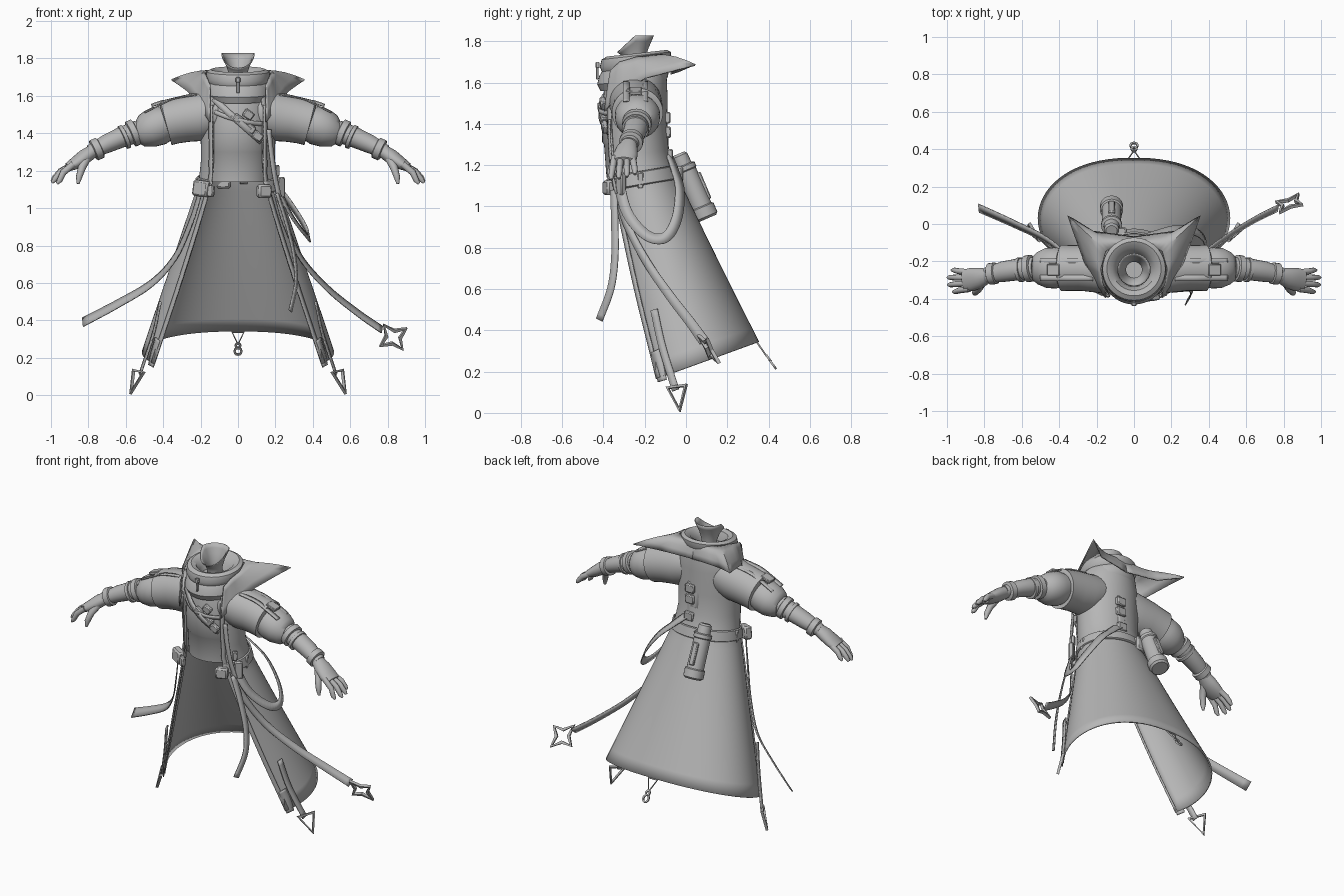
import bpy, math
from mathutils import Vector as V

grey = bpy.data.materials.new("cloth grey")
grey.diffuse_color = (0.47, 0.47, 0.47, 1)


def make(name, verts, faces, mirror=False, thick=0, angle=40, offset=0):
    me = bpy.data.meshes.new(name)
    me.from_pydata([tuple(v) for v in verts], [], faces)
    me.materials.append(grey)
    me.shade_smooth()
    me.set_sharp_from_angle(angle=math.radians(angle))
    ob = bpy.data.objects.new(name, me)
    bpy.context.collection.objects.link(ob)
    if thick:
        m = ob.modifiers.new("thickness", 'SOLIDIFY')
        m.thickness, m.offset = thick, offset
    if mirror:
        ob.modifiers.new("mirror", 'MIRROR')
    return ob


def loft(name, rings, closed=True, caps=False, **kw):
    n = len(rings[0])
    faces = []
    for i in range(len(rings) - 1):
        for j in range(n if closed else n - 1):
            k = (j + 1) % n
            faces.append((i*n + j, i*n + k, (i+1)*n + k, (i+1)*n + j))
    if caps:
        faces.append(tuple(range(n))[::-1])
        faces.append(tuple((len(rings)-1)*n + j for j in range(n)))
    return make(name, [p for r in rings for p in r], faces, **kw)


def spline(pts, steps=6):
    # smooth path through the points
    p = [V(q) for q in pts]
    p = [2*p[0] - p[1]] + p + [2*p[-1] - p[-2]]
    out = []
    for i in range(1, len(p) - 2):
        a, b, c, d = p[i-1:i+3]
        for s in range(steps):
            t = s / steps
            out.append(0.5*(2*b + (c-a)*t + (2*a-5*b+4*c-d)*t*t + (3*b-a-3*c+d)*t**3))
    return out + [p[-2]]


def tangents(p):
    return [(p[min(i+1, len(p)-1)] - p[max(i-1, 0)]).normalized() for i in range(len(p))]


def ribbon(name, pts, half, normal=None, end=None, thick=0.007, **kw):
    # flat strap; without a normal it faces away from the body axis
    p = spline(pts)
    rings = []
    for i, (q, t) in enumerate(zip(p, tangents(p))):
        h = half + ((end or half) - half) * i / (len(p) - 1)
        w = t.cross(V(normal or (q.x, q.y + .2, .12))).normalized() * h
        rings.append([q - w, q + w])
    return loft(name, rings, closed=False, thick=thick, **kw)


def limb(name, data, n=20, **kw):
    # data: x, y, z, horizontal radius, vertical radius
    p = [V(d[:3]) for d in data]
    rings = []
    for q, t, d in zip(p, tangents(p), data):
        u = t.cross(V((0, 0, 1)))
        u = u.normalized() if u.length > 0.05 else V((1, 0, 0))
        w = u.cross(t)
        rings.append([q + u*d[3]*math.cos(a) + w*d[-1]*math.sin(a)
                      for a in (2*math.pi*j/n for j in range(n))])
    return loft(name, rings, caps=True, **kw)


def rod_loop(name, pts, r, **kw):
    # closed outline made of square rods
    p = [V(q) for q in pts]
    c = sum(p, V()) / len(p)
    nrm = (p[1] - p[0]).cross(p[2] - p[1]).normalized() * r
    rings = [[q + nrm, c + (q-c)*(1 - 2.2*r/(q-c).length) + nrm,
              c + (q-c)*(1 - 2.2*r/(q-c).length) - nrm, q - nrm] for q in p]
    return loft(name, rings + [rings[0]], **kw)


def box(name, c, size, u=(1, 0, 0), w=(0, 0, 1), **kw):
    u, w = V(u).normalized(), V(w).normalized()
    d = w.cross(u).normalized()
    w = u.cross(d)
    vs = [V(c) + u*x*size[0]/2 + d*y*size[1]/2 + w*z*size[2]/2
          for x in (-1, 1) for y in (-1, 1) for z in (-1, 1)]
    ob = make(name, vs, [(0, 1, 3, 2), (4, 6, 7, 5), (0, 4, 5, 1),
                         (2, 3, 7, 6), (0, 2, 6, 4), (1, 5, 7, 3)], angle=25, **kw)
    b = ob.modifiers.new("bevel", 'BEVEL')
    b.width = min(size) * 0.2
    return ob


def ring(z, slope, cy, rx, ry, th=0, e=1, n=48):
    # body cross-section, open at the front by angle th, squarer for e < 1
    a0 = math.radians(th)
    out, yf = [], cy - ry*math.cos(a0)
    for j in range(n):
        a = a0 + (2*math.pi - 2*a0) * j / ((n-1) if th else n)
        s = math.sin(a)
        y = cy - ry*math.cos(a)
        out.append(V((rx*math.copysign(abs(s)**e, s), y, z + slope*(y - yf))))
    return out


# long open coat with flared skirt
waist, hem = (1.12, .15, -.222, .205, .168, 45, 1), (.17, .36, .03, .51, .32, 60, .87)
rows = [(1.70, .1, -.245, .125, .13, 35), (1.65, .05, -.245, .17, .145, 40),
        (1.55, 0, -.25, .195, .155, 42), (1.40, 0, -.25, .195, .155, 42),
        (1.25, .07, -.245, .193, .158, 43)]
rows += [tuple(a + (b - a)*i/12 for a, b in zip(waist, hem)) for i in range(13)]
loft("coat", [ring(*r) for r in rows], closed=False, thick=.01)
loft("coat_belt", [ring(z, .17, c, .213 + d, .176 + d, 40) for z, c, d in
                   [(1.145, -.225, -.003), (1.14, -.225, .003), (1.085, -.217, .012), (1.08, -.217, .004)]],
     closed=False, thick=.008)
# front edge strips of the coat
ribbon("coat_edge", [(.145, -.37, 1.55), (.145, -.37, 1.4), (.145, -.36, 1.25), (.16, -.345, 1.1),
                     (.30, -.25, .64), (.455, -.135, .17)], .013, (.8, -.8, 0), mirror=True)

# shirt with a seam under the chest
loft("shirt", [ring(*r) for r in
               [(1.14, 0, -.235, .165, .15), (1.30, 0, -.245, .17, .152), (1.312, 0, -.245, .175, .161),
                (1.45, 0, -.25, .175, .158), (1.58, 0, -.25, .165, .145), (1.66, 0, -.25, .12, .12)]], caps=True)
# rolled cowl at the neck, tilted forward
prof = [(.10, 1.59), (.15, 1.575), (.172, 1.61), (.168, 1.65), (.158, 1.67), (.172, 1.695),
        (.168, 1.73), (.145, 1.742), (.115, 1.73), (.09, 1.69), (.08, 1.65)]
loft("cowl", [[V((r*math.sin(a), -.26 - r*math.cos(a) + (z - 1.6)*.15, z - .11*r*math.cos(a)))
               for a in (2*math.pi*j/40 for j in range(40))] for r, z in prof], caps=True)
# flared neck, dipping at the front
loft("neck", [[V((r*math.sin(a), -.245 - r*math.cos(a), z - s*max(0, math.cos(a))))
               for a in (2*math.pi*j/32 for j in range(32))]
              for r, z, s in [(.045, 1.64, 0), (.045, 1.71, .015), (.06, 1.765, .04), (.075, 1.80, .06), (.087, 1.828, .08)]],
     thick=.005)
box("zip_slider", (0, -.428, 1.685), (.025, .02, .03))
box("zip_pull", (0, -.43, 1.645), (.014, .01, .06))

# wide pointed collar
inner = [(.15, -.365, 1.66), (.168, -.32, 1.70), (.178, -.24, 1.722), (.15, -.145, 1.735), (.08, -.105, 1.735), (0, -.095, 1.735)]
outer = [(.15, -.395, 1.46), (.195, -.34, 1.525), (.265, -.20, 1.62), (.355, .045, 1.685), (.22, -.04, 1.65), (0, -.07, 1.64)]


def half_collar(pts):
    out = []
    for a, b in zip(pts, pts[1:]):
        out += [V(a).lerp(V(b), t/4) for t in range(4)]
    return out + [V(pts[-1])]


ci, co = half_collar(inner), half_collar(outer)
loft("collar", [[a.lerp(b, t) + V((0, 0, .012*math.sin(math.pi*t))) for a, b in zip(ci, co)]
                for t in (0, .25, .5, .75, 1)], closed=False, mirror=True, thick=.008)

# sleeves, forearms, cuffs
limb("upper_sleeve", [(.08, -.245, 1.525, .12, .10), (.14, -.245, 1.505, .128, .125), (.21, -.24, 1.487, .125, .13),
                      (.28, -.235, 1.478, .122, .125), (.34, -.235, 1.466, .122, .122),
                      (.385, -.235, 1.455, .124, .122), (.388, -.235, 1.454, .11, .10)], n=32, mirror=True)
limb("sleeve_puff", [(.37, -.235, 1.46, .10, .09), (.42, -.235, 1.442, .11, .105), (.47, -.235, 1.424, .107, .10),
                     (.515, -.237, 1.412, .087, .085), (.54, -.237, 1.41, .065, .06)], n=28, mirror=True)
limb("forearm", [(.53, -.237, 1.413, .06, .058), (.62, -.243, 1.38, .058, .055),
                 (.70, -.255, 1.345, .055, .05), (.79, -.275, 1.30, .042, .038)], mirror=True)
for nm, t, r, h in [("elbow_band", .08, .072, .02), ("forearm_band", .27, .066, .012), ("wrist_cuff", .86, .058, .022)]:
    a, d = V((.54, -.235, 1.41)), V((.25, -.035, -.11))
    d0 = d.normalized()
    limb(nm, [(*(a + d*t + d0*s), q, q) for s, q in
              [(-h, r*.85), (-h*.8, r), (h*.8, r), (h, r*.85)]], mirror=True)
# shoulder straps with buckles
for yy in (-.29, -.20):
    ribbon("sleeve_strap", [(.22, yy, 1.605), (.34, yy, 1.585), (.42, yy, 1.55), (.50, yy, 1.51)], .016, (.3, 0, 1), mirror=True)
box("sleeve_buckle", (.43, -.245, 1.56), (.07, .06, .018), (1, 0, -.35), (.35, 0, 1), mirror=True)

# gloved hands
limb("palm", [(.775, -.275, 1.305, .038, .036), (.82, -.287, 1.275, .054, .04),
              (.87, -.297, 1.24, .062, .034), (.91, -.302, 1.218, .056, .024)], mirror=True)
for y0, y1, x1, z1 in [(-.348, -.362, .968, 1.13), (-.317, -.325, .995, 1.135),
                       (-.287, -.286, .997, 1.143), (-.258, -.247, .975, 1.155)]:
    limb("finger", [(.88, y0, 1.235, .016, .018), ((.9 + x1)/2, (y0 + y1)/2, (1.235 + z1)/2 + .008, .016, .018),
                    (x1 - .014, y1, z1 + .017, .014, .015), (x1, y1, z1, .007, .007)], n=10, mirror=True)
limb("thumb", [(.81, -.31, 1.265, .024, .024), (.835, -.35, 1.215, .021, .021),
               (.85, -.367, 1.165, .017, .017), (.855, -.37, 1.13, .008, .008)], n=10, mirror=True)

# chest straps and pouches
ribbon("chest_strap", [(-.13, -.36, 1.585), (-.05, -.412, 1.51), (.04, -.418, 1.43), (.125, -.375, 1.355)], .017, (0, -1, 0))
ribbon("chest_strap_lower", [(-.14, -.355, 1.52), (-.05, -.414, 1.485), (.05, -.416, 1.46), (.13, -.37, 1.45)], .012, (0, -1, 0))
for x, z in [(.0, 1.475), (.055, 1.50), (.065, 1.425), (.105, 1.385)]:
    box("chest_pouch", (x, -.41 + abs(x)*.15, z), (.055, .03, .045), (1, .2, -.7), (.7, 0, 1))

# belt pouches and front buckles
box("belt_pouch_left", (-.195, -.345, 1.105), (.09, .05, .085), (1, -.5, -.15))
box("belt_buckle_left", (-.145, -.375, 1.09), (.035, .03, .06), (1, -.4, -.1))
box("belt_pouch_right", (.14, -.37, 1.09), (.075, .05, .07), (1, .4, 0))
box("belt_clip_right", (.225, -.315, 1.11), (.05, .03, .11), (1, .8, 0))
box("belt_clip_upper", (.205, -.325, 1.20), (.03, .025, .06), (1, .8, 0))
ribbon("coat_tab", [(.165, -.372, 1.42), (.178, -.37, 1.3), (.195, -.36, 1.18), (.22, -.34, 1.06)], .013, (.4, -1, 0))
box("belt_loop", (.212, -.22, 1.125), (.03, .03, .08), (0, 1, 0), mirror=True)

# flowing ribbons
ribbon("ribbon_left", [(-.20, -.34, 1.09), (-.25, -.29, .93), (-.335, -.20, .74), (-.46, -.09, .60),
                       (-.64, .0, .49), (-.83, .085, .39)], .016, (-.6, -.6, .5), end=.032)
ribbon("ribbon_right", [(.20, -.34, 1.09), (.25, -.29, .92), (.34, -.19, .73), (.48, -.08, .57),
                        (.64, .02, .44), (.77, .085, .35)], .016, (.6, -.6, .5), end=.026)
ribbon("ribbon_front", [(.21, -.35, 1.08), (.26, -.345, .92), (.30, -.345, .75), (.31, -.365, .60), (.28, -.42, .45)],
       .018, (.9, -.4, 0))
ribbon("hanging_loop", [(.20, -.33, 1.14), (.28, -.285, .97), (.36, -.19, .86), (.38, -.10, .85), (.335, -.045, .94),
                        (.235, -.03, 1.08), (.13, -.055, 1.18), (.04, -.085, 1.26)], .026)
# star at the end of the right ribbon
u, w = V((.94, .30, -.1)), V((.1, -.45, .88))
rod_loop("star", [V((.83, .11, .31)) + (u*math.cos(a) + w*math.sin(a))*(.048 if k % 2 else .097)
                  for k in range(8) for a in [math.radians(42 + 45*k)]], .0085, angle=20)
# side straps ending in triangles
ribbon("side_strap", [(.415, -.155, .50), (.455, -.115, .32), (.525, -.05, .11)], .018, (.95, -.3, .3), mirror=True)
rod_loop("arrow_triangle", [(.50, -.095, .125), (.56, .005, .14), (.575, -.03, .005)], .008, mirror=True, angle=20)
ribbon("hem_tab", [(.43, -.15, .30), (.45, -.13, .23), (.465, -.115, .155)], .025, (.8, -.6, .3), mirror=True)

# back buckles and canister
ribbon("back_strap", [(.03, -.096, 1.47), (.03, -.093, 1.35), (.03, -.082, 1.24), (.03, -.05, 1.13)], .02, (0, 1, 0))
for z, y in [(1.43, -.09), (1.36, -.088), (1.25, -.078)]:
    box("back_buckle", (.03, y, z), (.065, .03, .055))
limb("canister", [(-.12, .035 + .43*(1.09 - z), z, r, r) for z, r in
                  [(1.255, .03), (1.245, .04), (1.20, .042), (1.195, .056), (1.175, .056), (1.17, .051),
                   (1.0, .053), (.995, .062), (.95, .062), (.94, .05)]], n=24, angle=30)
box("canister_handle", (-.12, .085, 1.10), (.035, .025, .14), (1, 0, 0), (0, -.42, 1))
box("canister_mount", (-.08, -.04, 1.15), (.08, .05, .09))

# hem charm
rod_loop("charm_cord", [(-.035, .345, .34), (.035, .345, .34), (.004, .39, .275), (-.004, .39, .275)], .004)
for nm, c, a, b in [("charm_ring", (0, .40, .265), .018, .02), ("charm_drop", (0, .42, .235), .024, .028)]:
    rod_loop(nm, [V(c) + V((a*math.sin(t), -b*.6*math.cos(t), b*.8*math.cos(t)))
                  for t in (2*math.pi*k/12 for k in range(12))], .005)
